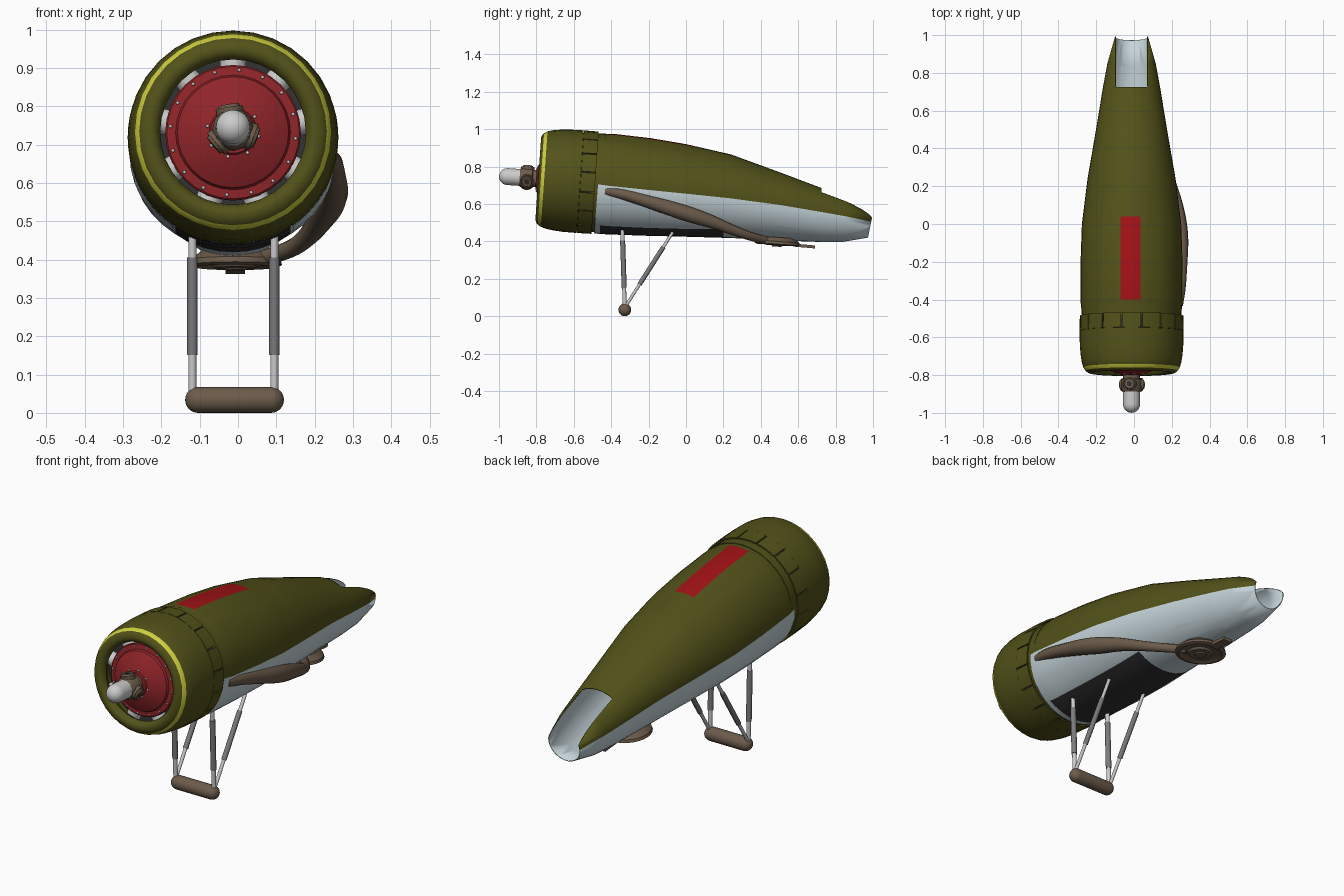
import bpy, bmesh
from math import pi, sin, cos, radians
from mathutils import Vector, Matrix

if "Cube" in bpy.data.objects:
    bpy.data.objects.remove(bpy.data.objects["Cube"])

CX = -0.013


def material(name, *rgb):
    m = bpy.data.materials.new(name)
    m.diffuse_color = (*rgb, 1)
    m.use_nodes = True
    m.node_tree.nodes["Principled BSDF"].inputs["Base Color"].default_value = m.diffuse_color
    return m


OLIVE = material("olive", .085, .083, .010)
PALE = material("pale_blue", .56, .66, .70)
RED = material("red", .36, .006, .008)
DOME = material("dome_red", .28, .018, .022)
YELLOW = material("yellow", .62, .62, .05)
BROWN = material("brown", .15, .105, .07)
DARK = material("dark", .03, .03, .03)
LIGHT = material("light_metal", .60, .60, .60)
STEEL = material("steel", .20, .20, .21)

# Engine frame: local z runs rearward, tilted 4 degrees nose-up; local -y is up
s, c = sin(radians(4)), cos(radians(4))
ENGINE = Matrix(((1, 0, 0, CX), (0, -s, c, -.79), (0, -c, -s, .735), (0, 0, 0, 1)))


def finish(name, bm, mats, frame=Matrix()):
    me = bpy.data.meshes.new(name)
    bmesh.ops.recalc_face_normals(bm, faces=bm.faces)
    bm.to_mesh(me)
    bm.free()
    for m in mats:
        me.materials.append(m)
    ob = bpy.data.objects.new(name, me)
    ob.matrix_world = frame
    bpy.context.collection.objects.link(ob)
    return ob


def revolve(name, profile, mats, frame=ENGINE, n=32, spans=None, closed=False, bands={}):
    """Turn (t, r) points about local z; spans gives partial arcs."""
    bm = bmesh.new()
    for a0, a1 in spans or [(0, 2 * pi)]:
        rings = []
        for i in range(n + 1):
            a = a0 + (a1 - a0) * i / n
            rings.append([bm.verts.new((r * cos(a), r * sin(a), t)) for t, r in profile])
        for p, q in zip(rings, rings[1:]):
            for k in range(len(profile) - (not closed)):
                l = (k + 1) % len(profile)
                bm.faces.new((p[k], p[l], q[l], q[k])).material_index = bands.get(k, 0)
        if spans:
            bm.faces.new(rings[0])
            bm.faces.new(rings[-1])
    bmesh.ops.remove_doubles(bm, verts=bm.verts, dist=1e-5)
    bmesh.ops.dissolve_degenerate(bm, edges=bm.edges, dist=1e-6)
    return finish(name, bm, mats, frame)


def rods(name, pieces, mat, frame=Matrix(), n=16):
    """Cylinders or cones given as (start, end, r1, r2)."""
    bm = bmesh.new()
    for a, b, r1, r2 in pieces:
        a, b = Vector(a), Vector(b)
        rot = (b - a).to_track_quat('Z', 'Y').to_matrix().to_4x4()
        bmesh.ops.create_cone(bm, cap_ends=True, segments=n, radius1=r1, radius2=r2,
                              depth=(b - a).length, matrix=Matrix.Translation((a + b) / 2) @ rot)
    return finish(name, bm, [mat], frame)


def polar(a, r, t):
    return Vector((r * cos(a), r * sin(a), t))


# Nacelle hull: lofted sections (y, top, widest z, bottom, half width, shear)
sections = [(-.47, .972, .705, .442, .264, .08), (-.41, .975, .697, .438, .270, .08),
            (-.2, .952, .675, .430, .270, .04), (0, .920, .655, .425, .263, 0),
            (.24, .865, .630, .418, .233, 0), (.5, .770, .595, .405, .188, 0),
            (.72, .687, .558, .397, .152, 0), (.85, .640, .535, .397, .128, .1),
            (.99, .590, .505, .420, .088, .2)]
N = 40
bm = bmesh.new()
loops = []
for y, top, mid, bot, hw, sh in sections:
    ring = []
    for j in range(N):
        a = 2 * pi * j / N
        z = sin(a) * (top - mid if sin(a) > 0 else mid - bot)
        ring.append(bm.verts.new((CX + hw * cos(a), y + sh * z, mid + z)))
    loops.append(ring)
for p, q in zip(loops, loops[1:]):
    for j in range(N):
        k = (j + 1) % N
        bm.faces.new((p[j], p[k], q[k], q[j])).material_index = 0 if j < N // 2 else 3
bm.faces.new(loops[0]).material_index = 2
# Panel lines for red stripe, wheel bay and rear cut-out
for axis, values in ((0, (-.071, .035, CX - .085, CX + .085, CX - .15, CX + .15)),
                     (1, (-.40, .04, -.46, .2, .725))):
    for v in values:
        co, no = Vector(), Vector()
        co[axis], no[axis] = v, 1
        bmesh.ops.bisect_plane(bm, geom=bm.verts[:] + bm.edges[:] + bm.faces[:], plane_co=co, plane_no=no)
cut = []
for f in bm.faces:
    x, y, z = f.calc_center_median()
    if f.material_index == 0:
        if y > .725 and abs(x - CX) < .085:
            cut.append(f)
        elif -.071 < x < .035 and -.40 < y < .04:
            f.material_index = 1
    elif f.material_index == 3 and abs(x - CX) < .15 and -.46 < y < .2:
        f.material_index = 2
bmesh.ops.delete(bm, geom=cut, context='FACES')
hull = finish("nacelle_hull", bm, [OLIVE, RED, DARK, PALE])
mod = hull.modifiers.new("skin", 'SOLIDIFY')
mod.thickness, mod.offset, mod.material_offset = .004, -1, 3

# Cowling with yellow band, hinged flaps and inner liner
revolve("cowling", [(.225, .262), (.12, .258), (.06, .205), (.03, .190), (.012, .195), (.002, .207),
                    (0, .220), (.005, .234), (.014, .245), (.032, .256), (.06, .264), (.10, .270),
                    (.15, .274), (.225, .275)], [OLIVE, YELLOW], closed=True, bands={8: 1})
step = 2 * pi / 16
revolve("cowl_flaps", [(.226, .275), (.305, .274), (.305, .267), (.226, .267)], [OLIVE], n=4, closed=True,
        spans=[((i + .5) * step + .012, (i + 1.5) * step - .012) for i in range(16)])
revolve("flap_liner", [(.2, .262), (.30, .262), (.30, .2)], [DARK])
revolve("hull_collar", [(.29, .2), (.29, .262), (.345, .266), (.345, .2)], [OLIVE])

# Engine: firewall, nine cylinders, red nose case with rivets
revolve("firewall", [(.15, 0), (.15, .259)], [DARK])
pieces = []
for i in range(9):
    a = -pi / 2 + i * 2 * pi / 9
    pieces += [(polar(a, .08, .10), polar(a, .225, .10), .034, .034),
               (polar(a, .225, .10), polar(a, .24, .10), .034, .022)]
rods("engine_cylinders", pieces, LIGHT, ENGINE)
revolve("nose_case", [(.07, .17), (.062, .177), (.05, .177), (.046, .173), (.043, .150), (.032, .145),
                      (.018, .120), (.004, .090), (-.006, .062), (-.012, .058), (-.012, 0)], [DOME])
bm = bmesh.new()
for count, r, t in ((16, .164, .043), (8, .068, -.005)):
    for i in range(count):
        bmesh.ops.create_uvsphere(bm, u_segments=8, v_segments=6, radius=.0048,
                                  matrix=Matrix.Translation(polar((i + .25) * 2 * pi / count, r, t)))
finish("case_rivets", bm, [LIGHT], ENGINE)

# Propeller hub with three blade sockets and rounded pitch dome
revolve("propeller_hub", [(-.01, 0), (-.01, .046), (-.03, .046), (-.034, .054), (-.085, .054),
                          (-.10, .046), (-.105, 0)], [BROWN], n=12)
pieces, bores = [], []
for i in range(3):
    a = radians(-100 + 120 * i)
    pieces += [(polar(a, .02, -.06), polar(a, .058, -.06), .036, .036),
               (polar(a, .058, -.06), polar(a, .066, -.06), .030, .026)]
    bores.append((polar(a, .06, -.06), polar(a, .067, -.06), .014, .014))
rods("blade_sockets", pieces, BROWN, ENGINE, 12)
rods("socket_bores", bores, DARK, ENGINE, 12)
revolve("pitch_dome", [(-.09, .045), (-.165, .045)] +
        [(-.165 - .045 * sin(i * pi / 12), .045 * cos(i * pi / 12)) for i in range(1, 7)], [LIGHT], n=24)

# Landing gear: telescopic front legs, rear braces and capsule axle
steel, light = [], []
for x in (CX - .106, CX + .108):
    foot, head = Vector((x, -.327, .04)), Vector((x, -.341, .47))
    light.append((foot, head, .0105, .0105))
    steel.append((foot.lerp(head, .26), foot.lerp(head, .85), .0135, .0135))
    foot, head = Vector((x, -.325, .05)), Vector((x, -.07, .45))
    light.append((foot, head, .0085, .0085))
    steel.append((foot.lerp(head, .30), foot.lerp(head, .80), .0125, .0125))
rods("leg_rods", light, LIGHT)
rods("leg_sleeves", steel, STEEL)
R, H = .034, .095
arc = [i * pi / 12 for i in range(7)]
revolve("axle", [(-H - R * cos(a), R * sin(a)) for a in arc] +
        [(H + R * cos(a), R * sin(a)) for a in reversed(arc)], [BROWN], n=24,
        frame=Matrix.Translation((CX + .004, -.327, R)) @ Matrix.Rotation(pi / 2, 4, 'Y'))

# Exhaust pipe sweeping down the right side
path = [(.235, -.43, .67, .024), (.245, -.36, .66, .028), (.25, -.22, .618, .032), (.25, -.08, .575, .040),
        (.235, .03, .540, .042), (.215, .14, .505, .034), (.185, .25, .460, .026), (.13, .36, .420, .022),
        (.05, .45, .400, .020)]
cu = bpy.data.curves.new("exhaust_pipe", 'CURVE')
cu.dimensions, cu.bevel_depth, cu.bevel_resolution, cu.use_fill_caps = '3D', 1, 4, True
sp = cu.splines.new('NURBS')
sp.points.add(len(path) - 1)
for p, (x, y, z, r) in zip(sp.points, path):
    p.co, p.radius = (x, y, z, 1), r
sp.order_u, sp.use_endpoint_u, sp.resolution_u = 3, True, 5
cu.materials.append(BROWN)
pipe = bpy.data.objects.new("exhaust_pipe", cu)
bpy.context.collection.objects.link(pipe)
bpy.context.view_layer.objects.active = pipe
pipe.select_set(True)
bpy.ops.object.convert(target='MESH')

# Turbine disc under the tail, with flat outlet
revolve("turbine_disc", [(-.03, .09), (-.008, .118), (.006, .122), (.012, .105), (.004, .09), (.004, .062),
                         (.014, .055), (.014, .03), (.02, .025), (.02, 0)], [BROWN], n=28,
        frame=Matrix.Translation((-.007, .487, .392)) @ Matrix.Rotation(pi - radians(4), 4, 'X'))
bm = bmesh.new()
bmesh.ops.create_cube(bm, size=1, matrix=Matrix.Translation((-.007, .635, .375)) @
                      Matrix.Rotation(radians(-5), 4, 'X') @ Matrix.Diagonal((.05, .11, .016, 1)))
finish("turbine_outlet", bm, [BROWN])

bpy.ops.object.select_all(action='SELECT')
bpy.ops.object.shade_smooth_by_angle(angle=radians(35))
